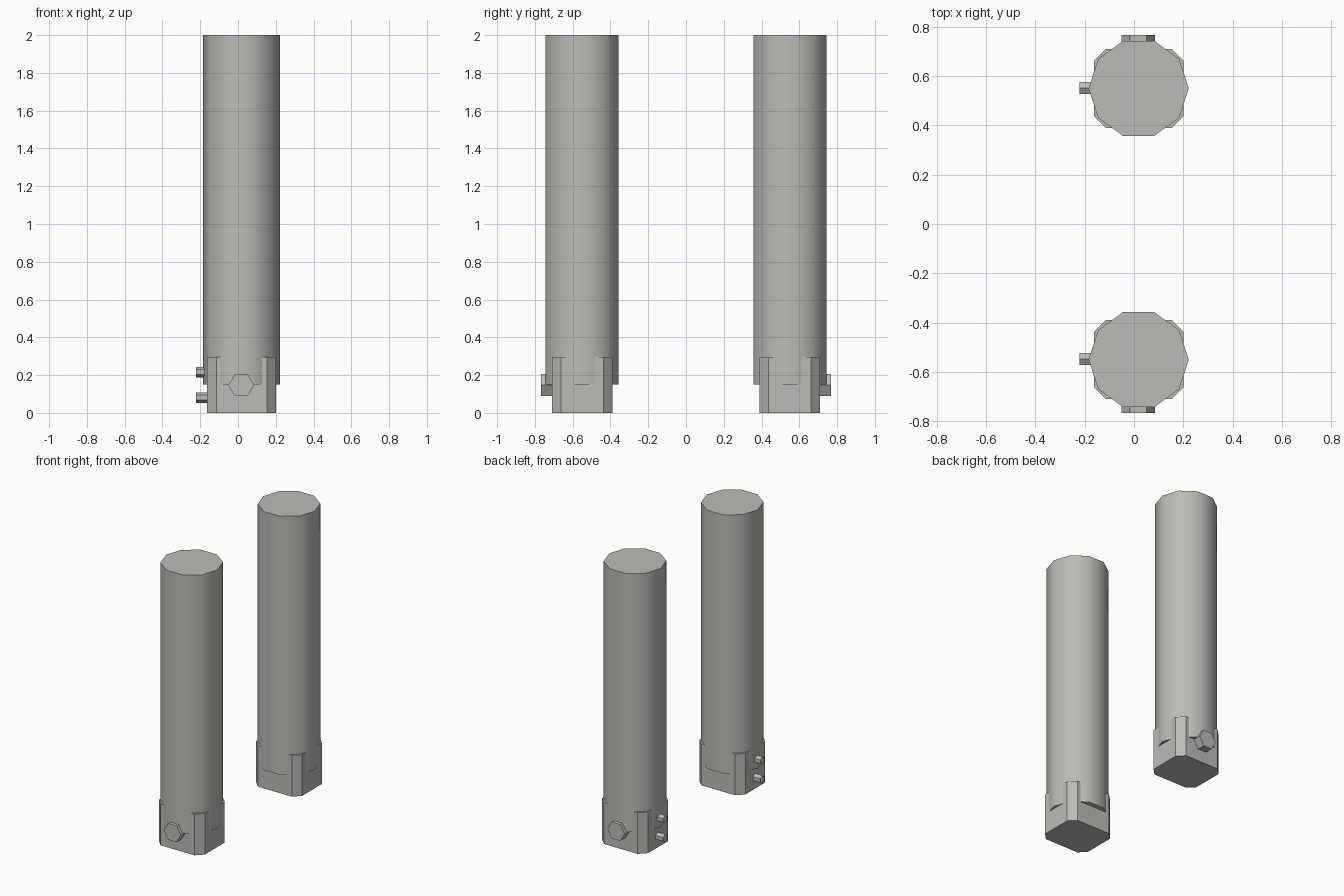
import bpy, bmesh
from math import cos, sin, pi, radians
from mathutils import Matrix

if "Cube" in bpy.data.objects:
    bpy.data.objects.remove(bpy.data.objects["Cube"])

CX, CY = 0.019, 0.55          # post axis (mirrored in y)

grey = bpy.data.materials.new("warm_grey")
grey.diffuse_color = (0.5, 0.5, 0.47, 1)
grey.use_nodes = True
grey.node_tree.nodes["Principled BSDF"].inputs["Base Color"].default_value = grey.diffuse_color


def ngon(sides, radius, start=0.0):
    return [(radius * cos(start + 2 * pi * i / sides),
             radius * sin(start + 2 * pi * i / sides)) for i in range(sides)]


def prism(name, outline, length, matrix, smooth=False):
    """Extrude an outline along local z, then place it with a matrix."""
    bm = bmesh.new()
    base = bm.faces.new([bm.verts.new((x, y, 0)) for x, y in outline])
    ext = bmesh.ops.extrude_face_region(bm, geom=[base], use_keep_orig=True)
    top = [v for v in ext["geom"] if isinstance(v, bmesh.types.BMVert)]
    bmesh.ops.translate(bm, verts=top, vec=(0, 0, length))
    bmesh.ops.recalc_face_normals(bm, faces=bm.faces)
    for f in bm.faces:
        f.smooth = smooth and abs(f.normal.z) < 0.5
    bm.transform(matrix)
    mesh = bpy.data.meshes.new(name)
    bm.to_mesh(mesh)
    bm.free()
    mesh.materials.append(grey)
    obj = bpy.data.objects.new(name, mesh)
    bpy.context.collection.objects.link(obj)
    return obj


# Foot block outline: rectangle with chamfered corners
hx, hy, c = 0.182, 0.16, 0.048
block = [(hx, -hy + c), (hx, hy - c), (hx - c, hy), (-hx + c, hy),
         (-hx, hy - c), (-hx, -hy + c), (-hx + c, -hy), (hx - c, -hy)]

for side, s in (("front", -1), ("back", 1)):
    y = s * CY
    # Ten-sided post and its foot block
    prism(side + "_post", ngon(10, 0.203), 1.85,
          Matrix.Translation((CX, y, 0.15)), smooth=True)
    prism(side + "_foot_block", block, 0.295, Matrix.Translation((CX, y, 0)))
    # Large hex bolt on the outward face
    prism(side + "_large_bolt", ngon(6, 0.068), 0.087,
          Matrix.Translation((CX - 0.002, s * 0.68, 0.147))
          @ Matrix.Rotation(radians(-90 * s), 4, 'X'))
    # Two small hex bolts on the left face
    for label, z in (("lower", 0.081), ("upper", 0.216)):
        prism(side + "_" + label + "_small_bolt", ngon(6, 0.028), 0.09,
              Matrix.Translation((CX - 0.151, y + 0.002, z))
              @ Matrix.Rotation(radians(-90), 4, 'Y'))
